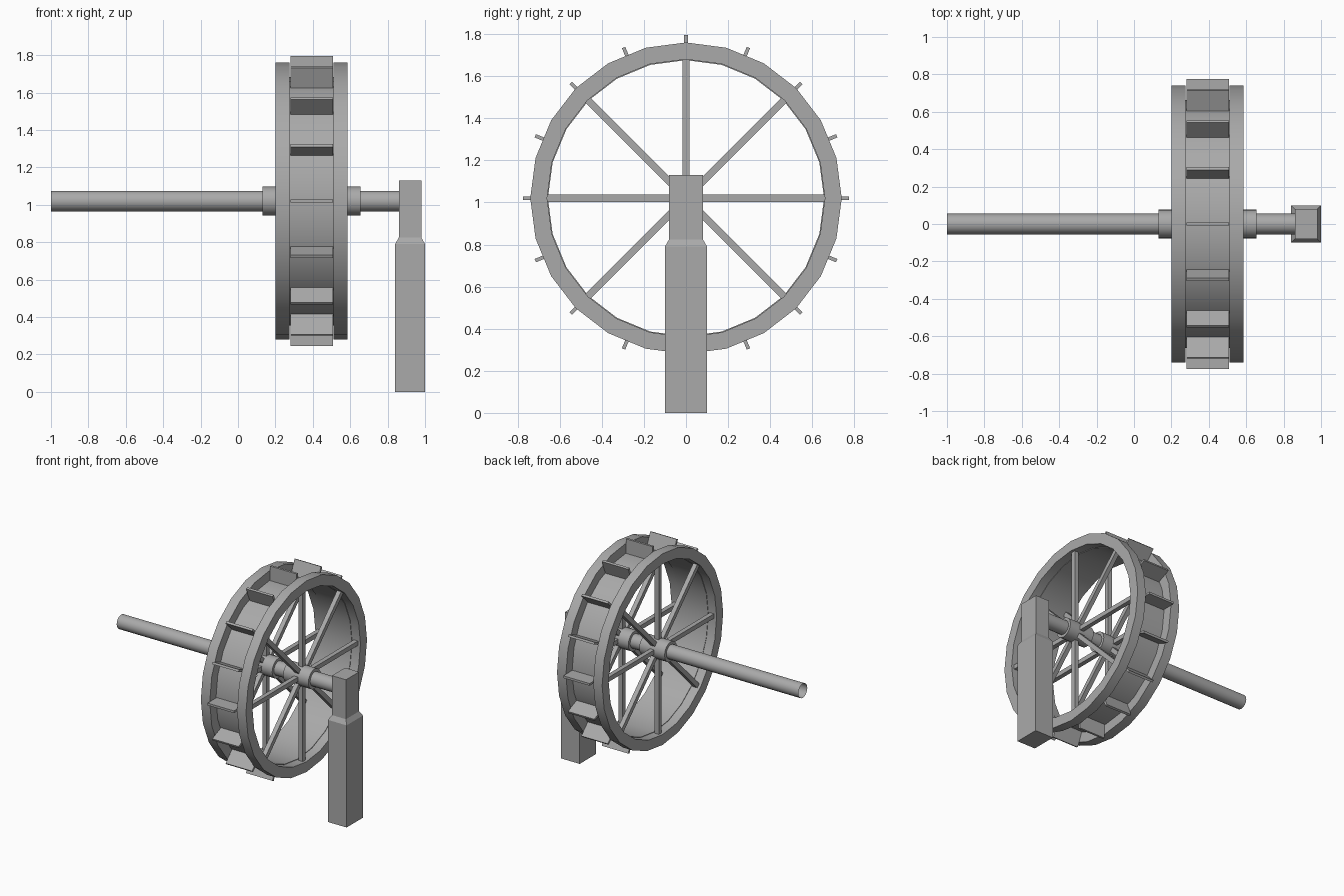
import bpy, bmesh, math
from mathutils import Matrix, Vector

cube = bpy.data.objects.get("Cube")
if cube:
    bpy.data.objects.remove(cube, do_unlink=True)

HUB = Vector((0, 0, 1.02))      # wheel axis height
RIMS = (0.238, 0.548)           # x centre of each rim

grey = bpy.data.materials.new("weathered grey")
grey.use_nodes = True
grey.diffuse_color = (0.4, 0.4, 0.4, 1)
bsdf = grey.node_tree.nodes["Principled BSDF"]
bsdf.inputs["Base Color"].default_value = (0.4, 0.4, 0.4, 1)
bsdf.inputs["Roughness"].default_value = 0.8


def finish(name, bm, smooth=False):
    bmesh.ops.recalc_face_normals(bm, faces=bm.faces)
    mesh = bpy.data.meshes.new(name)
    bm.to_mesh(mesh)
    bm.free()
    mesh.materials.append(grey)
    obj = bpy.data.objects.new(name, mesh)
    bpy.context.collection.objects.link(obj)
    if smooth:
        bpy.ops.object.select_all(action="DESELECT")
        obj.select_set(True)
        bpy.context.view_layer.objects.active = obj
        bpy.ops.object.shade_smooth_by_angle(angle=math.radians(35))
    return obj


def lathe(name, profile, sides, closed):
    """Spin (x, radius) points around the wheel axis."""
    bm = bmesh.new()
    rings = []
    for x, r in profile:
        rings.append([bm.verts.new(HUB + Vector((x, r * math.sin(a), r * math.cos(a))))
                      for a in (math.tau * i / sides for i in range(sides))])
    pairs = list(zip(rings, rings[1:]))
    if closed:
        pairs.append((rings[-1], rings[0]))
    for a, b in pairs:
        for i in range(sides):
            j = (i + 1) % sides
            bm.faces.new((a[i], a[j], b[j], b[i]))
    return finish(name, bm, True)


def ring(name, x0, x1, r0, r1, sides=24):
    return lathe(name, [(x0, r0), (x1, r0), (x1, r1), (x0, r1)], sides, True)


def radial_bars(name, count, x, width, thick, r0, r1):
    """Boxes pointing outward from the axle, evenly spaced."""
    bm = bmesh.new()
    for i in range(count):
        m = (Matrix.Translation(HUB) @ Matrix.Rotation(math.tau * i / count, 4, "X")
             @ Matrix.Translation((x, 0, (r0 + r1) / 2))
             @ Matrix.Diagonal((width, thick, r1 - r0, 1)))
        bmesh.ops.create_cube(bm, size=1, matrix=m)
    return finish(name, bm)


# Axle, open at its free end
lathe("axle", [(-1, 0.055), (0.88, 0.055)], 16, False)

# Two rims, each with a hub collar and eight spokes
for side, x in zip(("right", "left"), RIMS):
    ring(side + "_rim", x - 0.038, x + 0.038, 0.66, 0.74)
    ring(side + "_hub", x - 0.108, x + 0.108, 0.05, 0.077, 16)
    radial_bars(side + "_spokes", 8, x, 0.035, 0.035, 0.06, 0.665)

# Thin drum between the rims, carrying the paddles
ring("drum", 0.27, 0.515, 0.656, 0.664)
radial_bars("paddles", 16, 0.395, 0.226, 0.017, 0.658, 0.775)

# Support post: square sections that step in near the top
bm = bmesh.new()
loops = []
for z, hx, hy in ((0, 0.08, 0.1), (0.79, 0.08, 0.1), (0.825, 0.06, 0.08), (1.13, 0.06, 0.08)):
    loops.append([bm.verts.new((0.92 + sx * hx, sy * hy, z))
                  for sx, sy in ((-1, -1), (1, -1), (1, 1), (-1, 1))])
for a, b in zip(loops, loops[1:]):
    for i in range(4):
        j = (i + 1) % 4
        bm.faces.new((a[i], a[j], b[j], b[i]))
bm.faces.new(loops[0])
bm.faces.new(loops[-1])
finish("support_post", bm)
